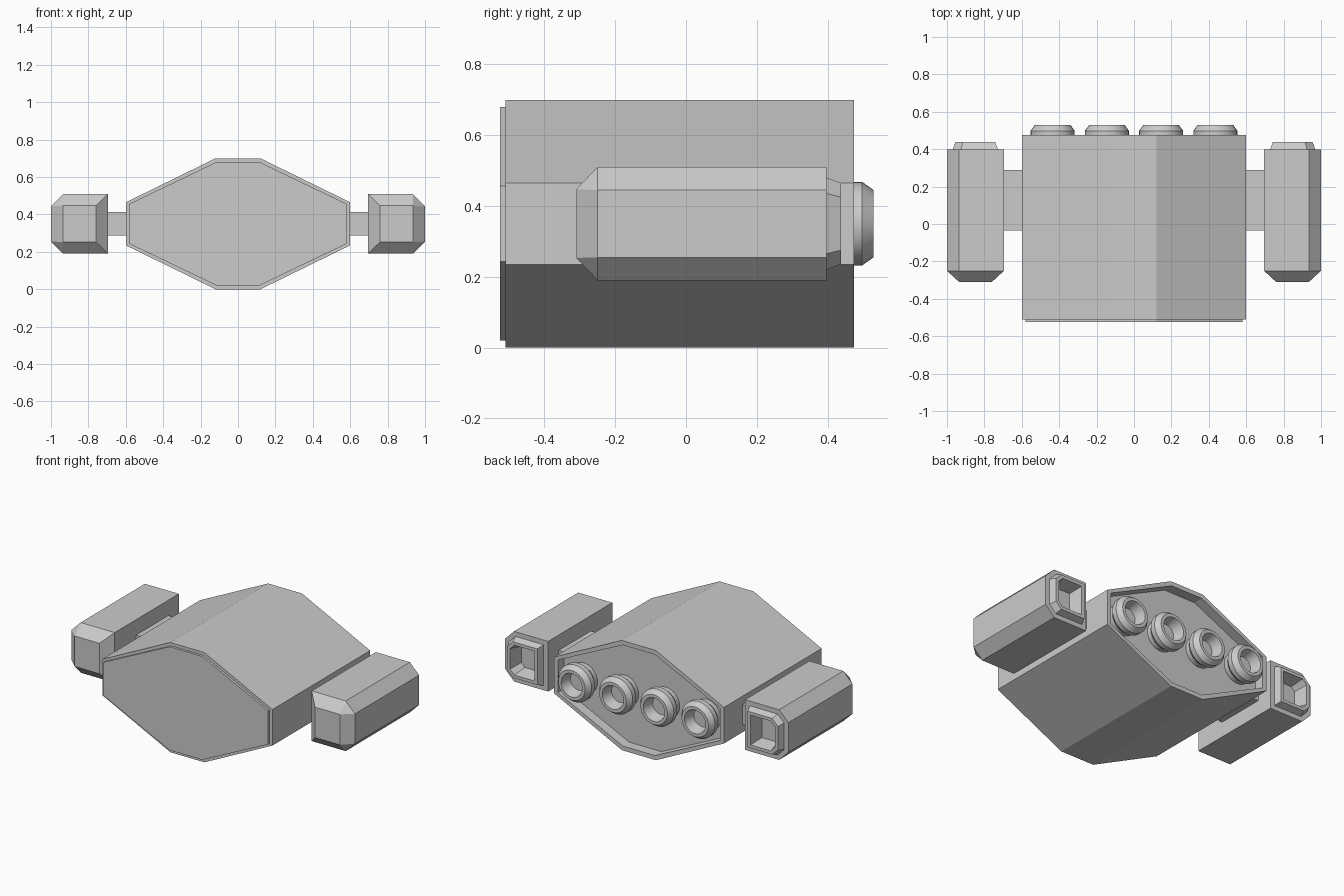
import bpy, bmesh
from math import cos, sin, tau, radians

if "Cube" in bpy.data.objects:
    bpy.data.objects.remove(bpy.data.objects["Cube"])


def loft(name, rings, mirror=False, smooth=False):
    """Skin rings given as (y, [(x, z), ...]) and cap both ends."""
    bm = bmesh.new()
    loops = [[bm.verts.new((x, y, z)) for x, z in pts] for y, pts in rings]
    for a, b in zip(loops, loops[1:]):
        n = len(a)
        for i in range(n):
            j = (i + 1) % n
            bm.faces.new((a[i], a[j], b[j], b[i]))
    bm.faces.new(loops[0])
    bm.faces.new(loops[-1])
    bmesh.ops.remove_doubles(bm, verts=bm.verts, dist=1e-4)
    bmesh.ops.recalc_face_normals(bm, faces=bm.faces)
    mesh = bpy.data.meshes.new(name)
    bm.to_mesh(mesh)
    bm.free()
    ob = bpy.data.objects.new(name, mesh)
    bpy.context.collection.objects.link(ob)
    if mirror:
        ob.modifiers.new("Mirror", 'MIRROR')
    if smooth:
        bpy.context.view_layer.objects.active = ob
        ob.select_set(True)
        bpy.ops.object.shade_smooth_by_angle(angle=radians(30))
        ob.select_set(False)
    return ob


def hull(d):
    """Eight-sided hull outline, inset by d."""
    w, s, e, h = 0.6 - d, 0.12 - d * 0.25, 0.115 - d * 0.4, 0.35 - d
    return [(-s, .35 - h), (s, .35 - h), (w, .35 - e), (w, .35 + e),
            (s, .35 + h), (-s, .35 + h), (-w, .35 + e), (-w, .35 - e)]


def pod(x0, x1, h, c):
    """Rectangle with the two outer corners cut by c."""
    z0, z1 = 0.35 - h, 0.35 + h
    return [(x0, z0), (x1 - c, z0), (x1, z0 + c),
            (x1, z1 - c), (x1 - c, z1), (x0, z1)]


def circle(cx, r, n=32):
    return [(cx + r * cos(tau * i / n), 0.35 + r * sin(tau * i / n)) for i in range(n)]


# Main hull with recessed back
loft("hull", [(-0.51, hull(0)), (0.475, hull(0)), (0.475, hull(0.028)), (0.41, hull(0.028))])

# Thin raised plate on the front
loft("front_plate", [(-0.525, hull(0.02)), (-0.505, hull(0.02))])

# Side pods: tapered nose, chamfered body, hollow rear collar
loft("side_pod", [
    (-0.31, pod(0.76, 0.935, 0.097, 0)),
    (-0.25, pod(0.695, 1.0, 0.16, 0.065)),
    (0.397, pod(0.695, 1.0, 0.16, 0.065)),
    (0.397, pod(0.727, 0.97, 0.13, 0.045)),
    (0.438, pod(0.742, 0.955, 0.115, 0.04)),
    (0.438, pod(0.762, 0.935, 0.095, 0.03)),
    (0.35, pod(0.78, 0.917, 0.077, 0.025))], mirror=True)

# Struts joining pods to hull
loft("strut", [(y, pod(0.58, 0.71, 0.062, 0)) for y in (-0.035, 0.29)], mirror=True)

# Row of four rear nozzles
for k in range(4):
    cx = -0.435 + 0.29 * k
    loft("nozzle", [(y, circle(cx, r)) for y, r in (
        (0.405, 0.098), (0.44, 0.098), (0.465, 0.118), (0.498, 0.118), (0.53, 0.095),
        (0.53, 0.075), (0.46, 0.058))], smooth=True)
